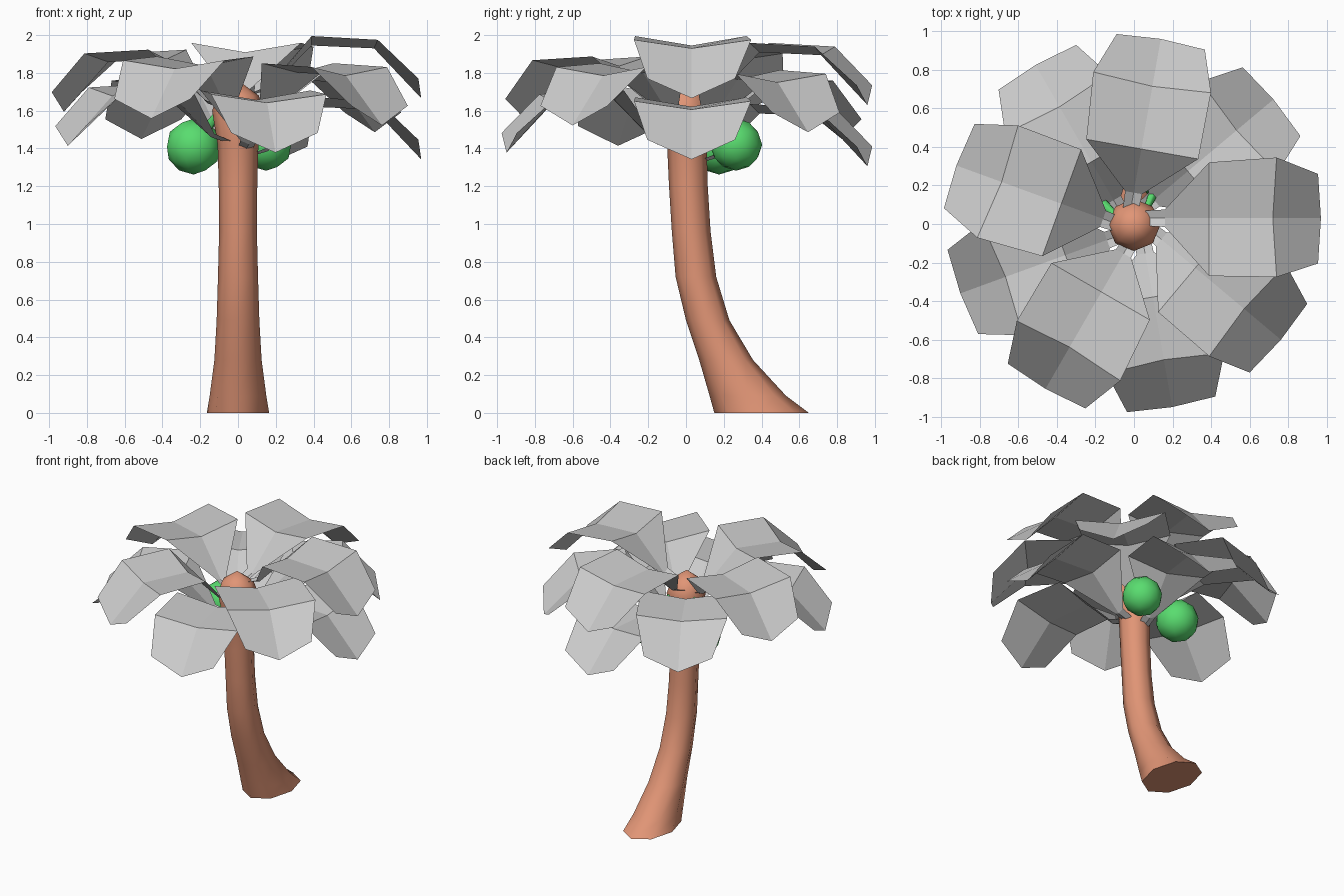
import bpy, bmesh, math
from mathutils import Matrix, Vector

if "Cube" in bpy.data.objects:
    bpy.data.objects.remove(bpy.data.objects["Cube"])


def material(name, rgb):
    m = bpy.data.materials.new(name)
    m.use_nodes = True
    m.diffuse_color = (*rgb, 1)
    m.node_tree.nodes["Principled BSDF"].inputs["Base Color"].default_value = (*rgb, 1)
    return m


bark = material("bark_orange", (0.75, 0.30, 0.18))
leaf = material("frond_grey", (0.6, 0.6, 0.6))
green = material("coconut_green", (0.10, 0.72, 0.16))


def finish(bm, name, mat, smooth=None):
    mesh = bpy.data.meshes.new(name)
    bm.to_mesh(mesh)
    bm.free()
    mesh.materials.append(mat)
    ob = bpy.data.objects.new(name, mesh)
    bpy.context.collection.objects.link(ob)
    if smooth:
        bpy.ops.object.select_all(action="DESELECT")
        bpy.context.view_layer.objects.active = ob
        ob.select_set(True)
        bpy.ops.object.shade_smooth_by_angle(angle=math.radians(smooth))
    return ob


def skin(bm, rows, closed):
    """Quads between successive rows of vertices."""
    for a, b in zip(rows, rows[1:]):
        n = len(a)
        for i in range(n if closed else n - 1):
            j = (i + 1) % n
            bm.faces.new((a[i], a[j], b[j], b[i]))


# Trunk: stacked oval rings (height, front y, back y, half width)
SIDES = 8
rings = [(0, 0.15, 0.65, 0.165), (0.09, 0.125, 0.53, 0.15), (0.28, 0.07, 0.355, 0.125),
         (0.49, 0.0, 0.23, 0.113), (0.72, -0.055, 0.16, 0.106), (0.96, -0.075, 0.13, 0.1),
         (1.2, -0.09, 0.115, 0.102), (1.42, -0.1, 0.11, 0.108), (1.6, -0.14, 0.13, 0.137),
         (1.68, -0.115, 0.1, 0.11)]
bm = bmesh.new()
rows = []
for z, y0, y1, w in rings:
    row = []
    for i in range(SIDES):
        a = math.tau * i / SIDES
        row.append(bm.verts.new((w * math.cos(a), (y0 + y1) / 2 + (y1 - y0) / 2 * math.sin(a), z)))
    rows.append(row)
skin(bm, rows, True)
bm.faces.new(rows[0][::-1])
tip = bm.verts.new((0, -0.01, 1.76))
for i in range(SIDES):
    bm.faces.new((rows[-1][i], rows[-1][(i + 1) % SIDES], tip))
finish(bm, "trunk", bark, 60)

# Fronds: one folded leaf repeated down a spiral
# (edge reach, rib reach, left y, right y, edge height, rib height)
section = [(0.06, 0.06, 0.07, -0.01, 1.69, 1.68),
           (0.16, 0.16, 0.075, -0.015, 1.73, 1.71),
           (0.39, 0.39, 0.32, -0.27, 1.995, 1.945),
           (0.74, 0.72, 0.345, -0.275, 1.975, 1.93),
           (0.955, 0.97, 0.26, -0.205, 1.77, 1.666)]
for k in range(11):
    bm = bmesh.new()
    rows = [[bm.verts.new(p) for p in ((r, left, ze), (rm, 0.03, zm), (r, right, ze))]
            for r, rm, left, right, ze, zm in section]
    skin(bm, rows, False)
    bmesh.ops.recalc_face_normals(bm, faces=bm.faces)
    if sum(f.normal.z for f in bm.faces) < 0:
        bmesh.ops.reverse_faces(bm, faces=bm.faces)
    turn = Matrix.Rotation(math.radians(80 * k), 4, "Z")
    bm.transform(Matrix.Translation((0, 0, -0.036 * k)) @ turn)
    finish(bm, f"frond_{k + 1}", leaf)

# Coconuts with short stalks into the trunk
for side, centre, radius in (("right", (-0.235, 0.175, 1.41), 0.148),
                             ("left", (0.15, 0.265, 1.42), 0.138)):
    c = Vector(centre)
    bm = bmesh.new()
    bmesh.ops.create_icosphere(bm, subdivisions=2, radius=radius, matrix=Matrix.Translation(c))
    finish(bm, f"coconut_{side}", green, 60)
    root = Vector((c.x * 0.35, c.y * 0.2, 1.62))
    axis = root - c
    bm = bmesh.new()
    bmesh.ops.create_cone(bm, segments=6, radius1=0.04, radius2=0.015, depth=axis.length,
                          matrix=Matrix.Translation((root + c) / 2)
                          @ axis.to_track_quat("Z", "Y").to_matrix().to_4x4())
    finish(bm, f"stalk_{side}", green, 60)
